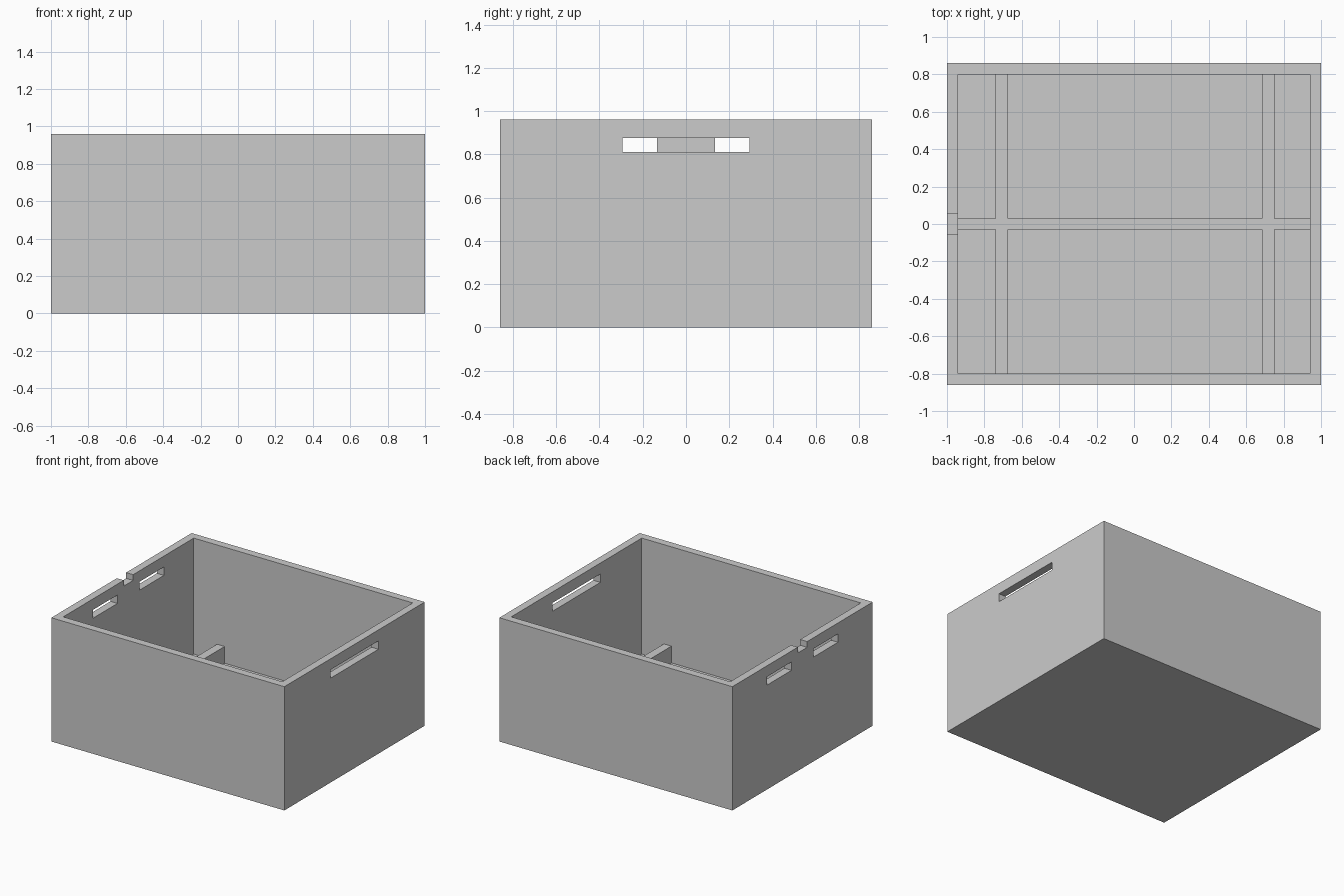
import bpy

if "Cube" in bpy.data.objects:
    bpy.data.objects.remove(bpy.data.objects["Cube"], do_unlink=True)

# Overall sizes
HX, HY, HEIGHT = 1.0, 0.86, 0.96
WALL = 0.06
INX, INY = HX - WALL, HY - WALL
SLOT = (0.81, 0.875)
RAIL_TOP = 0.19

grey = bpy.data.materials.new("plain grey")
grey.use_nodes = True
grey.diffuse_color = (0.6, 0.6, 0.6, 1)
grey.node_tree.nodes["Principled BSDF"].inputs["Base Color"].default_value = (0.6, 0.6, 0.6, 1)


def box(name, xs, ys, zs):
    """Box spanning the given (low, high) ranges."""
    centre = [(a + b) / 2 for a, b in (xs, ys, zs)]
    bpy.ops.mesh.primitive_cube_add(size=1, location=centre)
    ob = bpy.context.object
    ob.name = name
    ob.scale = [b - a for a, b in (xs, ys, zs)]
    bpy.ops.object.transform_apply(location=True, rotation=False, scale=True)
    ob.data.materials.append(grey)
    return ob


def combine(target, other, operation):
    """Apply a boolean to target and remove the helper."""
    mod = target.modifiers.new("cut", 'BOOLEAN')
    mod.operation = operation
    mod.solver = 'EXACT'
    mod.object = other
    bpy.context.view_layer.objects.active = target
    bpy.ops.object.modifier_apply(modifier=mod.name)
    bpy.data.objects.remove(other, do_unlink=True)


# Open crate shell
crate = box("crate_shell", (-HX, HX), (-HY, HY), (0, HEIGHT))
left_wall = (INX - 0.03, HX + 0.1)
right_wall = (-HX - 0.1, -INX + 0.03)
cutters = [
    box("cavity", (-INX, INX), (-INY, INY), (WALL, HEIGHT + 0.1)),
    # One long hand slot on one end wall
    box("long_slot", left_wall, (-0.293, 0.293), SLOT),
    # Two short slots and a rim notch on the other
    box("short_slot_front", right_wall, (-0.435, -0.135), SLOT),
    box("short_slot_back", right_wall, (0.135, 0.435), SLOT),
    box("rim_notch", right_wall, (-0.057, 0.057), (HEIGHT - 0.045, HEIGHT + 0.1)),
]
for cutter in cutters:
    combine(crate, cutter, 'DIFFERENCE')

# Low floor dividers, set slightly into the walls and floor
rail_z = (WALL - 0.01, RAIL_TOP)
dividers = box("floor_dividers", (-INX - 0.01, INX + 0.01), (-0.03, 0.03), rail_z)
for low, high in ((-0.74, -0.675), (0.685, 0.75)):
    rail = box("cross_rail", (low, high), (-INY - 0.01, INY + 0.01), rail_z)
    combine(dividers, rail, 'UNION')
